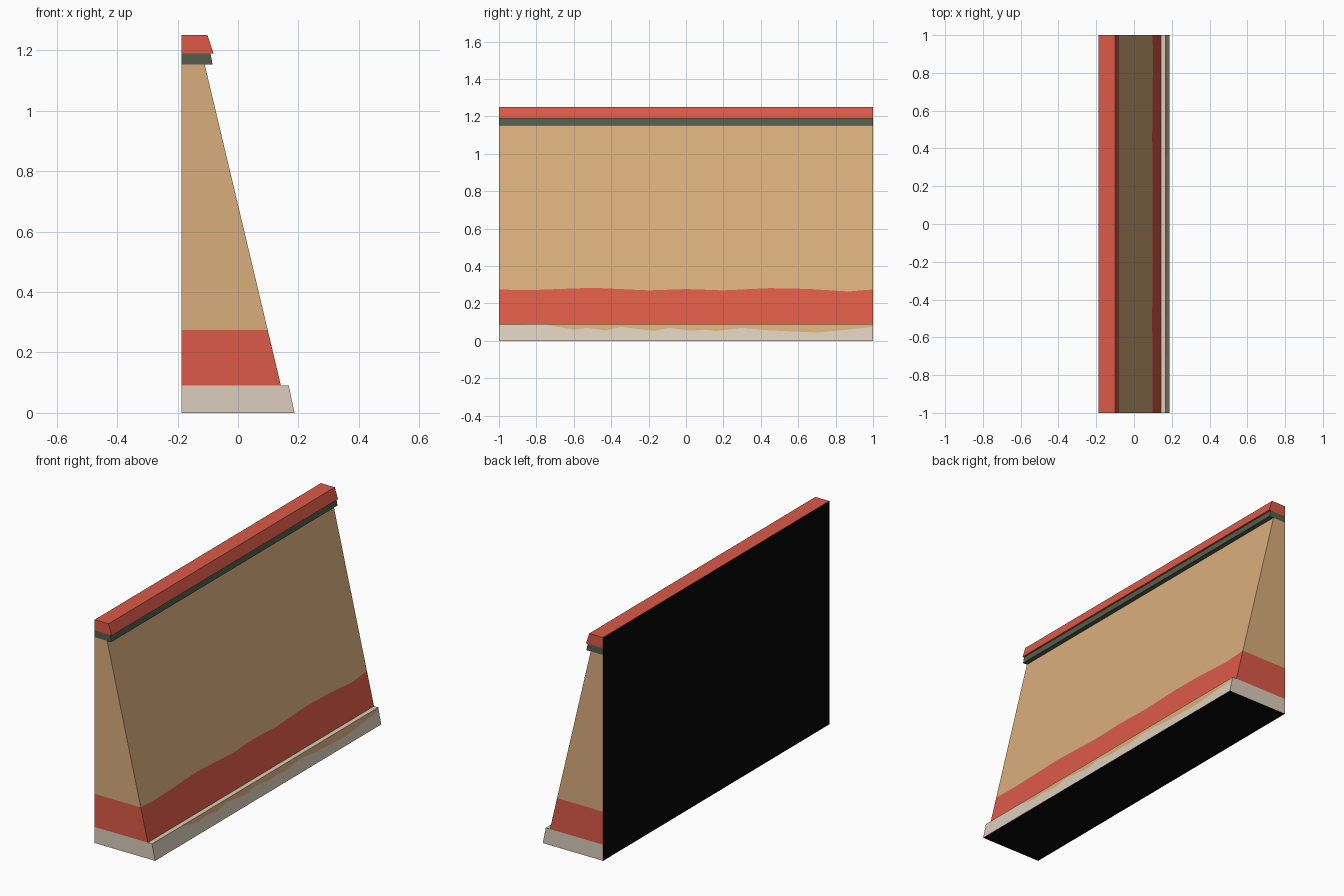
import bpy

if "Cube" in bpy.data.objects:
    bpy.data.objects.remove(bpy.data.objects["Cube"])


def material(name, rgb):
    lin = [(c / 255 / 12.92) if c < 11 else ((c / 255 + 0.055) / 1.055) ** 2.4 for c in rgb]
    m = bpy.data.materials.new(name)
    m.diffuse_color = (*lin, 1)
    m.use_nodes = True
    m.node_tree.nodes["Principled BSDF"].inputs["Base Color"].default_value = m.diffuse_color
    return m


MATS = [material("red paint", (219, 90, 71)),
        material("tan plaster", (217, 174, 124)),
        material("pale stone", (219, 205, 187)),
        material("dark green trim", (82, 93, 76)),
        material("black", (8, 8, 8))]
RED, TAN, STONE, GREEN, BLACK = range(5)
BACK = -0.187


def interp(table, y):
    for (y0, z0), (y1, z1) in zip(table, table[1:]):
        if y <= y1:
            return z0 + (z1 - z0) * (y - y0) / (y1 - y0)
    return table[-1][1]


def sweep(name, profile, sides, caps, stations=(-1, 1)):
    """Run a profile along y; sides gives each strip's colour (None = hidden
    joint), caps gives (colour, profile indices) for the two end faces."""
    n = len(profile(0))
    verts = [(x, y, z) for y in stations for x, z in profile(y)]
    faces, cols = [], []
    for s in range(len(stations) - 1):
        a, b = s * n, (s + 1) * n
        for i, col in enumerate(sides):
            if col is not None:
                j = (i + 1) % n
                faces.append((a + i, b + i, b + j, a + j))
                cols.append(col)
    last = (len(stations) - 1) * n
    for col, idx in caps:
        faces += [tuple(idx), tuple(last + i for i in reversed(idx))]
        cols += [col, col]
    me = bpy.data.meshes.new(name)
    me.from_pydata(verts, [], faces)
    used = sorted(set(cols))
    for c in used:
        me.materials.append(MATS[c])
    for p, c in zip(me.polygons, cols):
        p.material_index = used.index(c)
    me.update()
    ob = bpy.data.objects.new(name, me)
    bpy.context.collection.objects.link(ob)


# Hand-painted wavy colour edges: (y, z)
dado_edge = [(-1, .275), (-.85, .271), (-.5, .284), (-.2, .27), (0, .277), (.2, .27),
             (.45, .282), (.65, .278), (.87, .264), (1, .275)]
stone_edge = [(-1, .084), (-.75, .088), (-.6, .06), (-.53, .07), (-.43, .056), (-.35, .075),
              (-.17, .054), (-.09, .07), (.03, .055), (.1, .06), (.16, .052), (.3, .07),
              (.45, .056), (.7, .045), (.82, .056), (1, .075)]


# Stone plinth with plaster stains along its upper edge
def plinth(y):
    z = interp(stone_edge, y)
    return [(BACK, 0), (.187, 0), (.187 - .019 * z / .09, z), (.168, .09), (.142, .09), (BACK, .09)]


sweep("plinth", plinth, [BLACK, STONE, TAN, STONE, None, BLACK],
      [(STONE, range(6))], [y for y, z in stone_edge])


# Battered wall with a red painted dado
def wall(y):
    z = interp(dado_edge, y)
    return [(BACK, .09), (.142, .09), (.142 - .252 * (z - .09) / 1.062, z),
            (-.11, 1.152), (BACK, 1.152), (BACK, .275)]


sweep("wall", wall, [None, RED, TAN, None, BLACK, BLACK],
      [(RED, (0, 1, 2, 5)), (TAN, (5, 2, 3, 4))], [y for y, z in dado_edge])

# Green trim under the coping
sweep("trim", lambda y: [(BACK, 1.152), (-.11, 1.152), (-.084, 1.152), (-.091, 1.189), (BACK, 1.189)],
      [None, GREEN, GREEN, None, BLACK], [(GREEN, range(5))])

# Red coping
sweep("coping", lambda y: [(BACK, 1.189), (-.091, 1.189), (-.081, 1.189), (-.101, 1.25), (BACK, 1.25)],
      [None, RED, RED, RED, BLACK], [(RED, range(5))])
